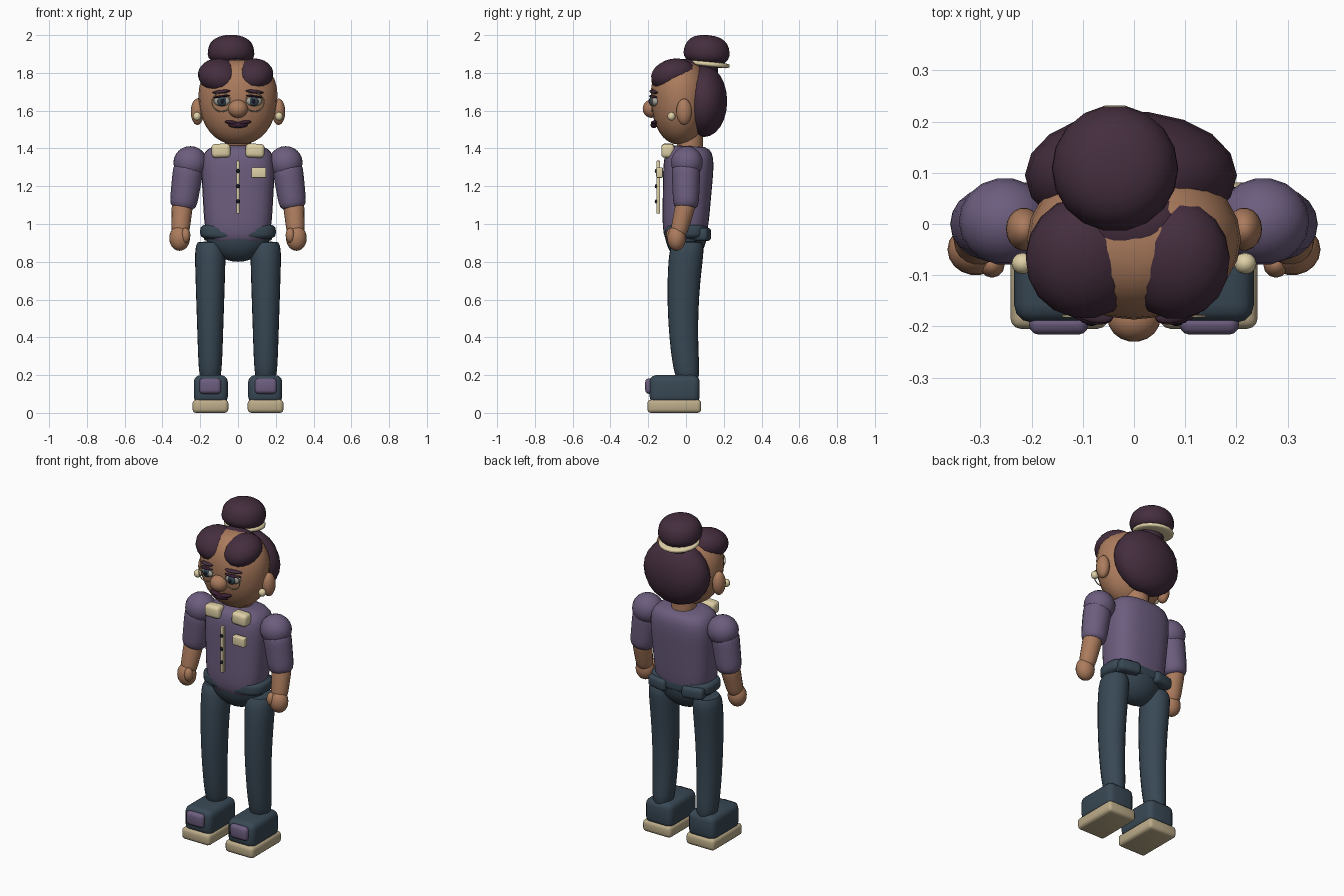
import bpy, bmesh, math

cube = bpy.data.objects.get("Cube")
if cube:
    bpy.data.objects.remove(cube, do_unlink=True)


def material(name, *rgb):
    colour = (*rgb, 1)
    made = bpy.data.materials.new(name)
    made.use_nodes = True
    made.diffuse_color = colour
    made.node_tree.nodes["Principled BSDF"].inputs["Base Color"].default_value = colour
    return made


skin = material("warm_skin", .41, .2, .11)
hair = material("dark_plum_hair", .058, .027, .048)
purple = material("muted_purple", .15, .11, .21)
slate = material("slate_blue", .04, .065, .09)
cream = material("cream", .73, .63, .38)
tan = material("tan_sole", .5, .41, .25)
lip = material("deep_plum", .04, .013, .03)
grey = material("eye_grey", .38, .38, .34)
dark = material("near_black", .01, .01, .02)


def finish(bm, name, mat, loc, rot):
    mesh = bpy.data.meshes.new(name)
    bm.to_mesh(mesh)
    bm.free()
    mesh.materials.append(mat)
    ob = bpy.data.objects.new(name, mesh)
    bpy.context.collection.objects.link(ob)
    ob.location = loc
    ob.rotation_euler = [math.radians(angle) for angle in rot]
    bpy.ops.object.select_all(action="DESELECT")
    ob.select_set(True)
    bpy.context.view_layer.objects.active = ob
    bpy.ops.object.shade_smooth_by_angle(angle=math.radians(50))


def blob(name, mat, loc, size, rot=(0, 0, 0), upright=2, square=2, taper=0, bow=0, sides=18):
    """Superellipsoid with radii size: upright squares its profile, square its outline,
    taper widens the top and bow pushes the middle along y."""
    bm = bmesh.new()
    steps = sides * 2 // 3
    rings = []
    for step in range(steps + 1):
        height = -math.cos(math.pi * step / steps)
        width = (1 - abs(height) ** upright) ** (1 / upright) * (1 + taper * height)
        shift = bow * (1 - height * height)
        ring = []
        for side in range(sides):
            turn = math.tau * side / sides
            across, along = [math.copysign(abs(v) ** (2 / square), v) * width
                             for v in (math.cos(turn), math.sin(turn))]
            ring.append(bm.verts.new((across * size[0], along * size[1] + shift, height * size[2])))
        rings.append(ring)
    for low, high in zip(rings, rings[1:]):
        for i in range(sides):
            bm.faces.new((low[i - 1], low[i], high[i], high[i - 1]))
    bmesh.ops.remove_doubles(bm, verts=bm.verts, dist=.00001)
    bmesh.ops.recalc_face_normals(bm, faces=bm.faces)
    finish(bm, name, mat, loc, rot)


def box(name, mat, loc, size, rot=(0, 0, 0), bevel=.02):
    """Box with full lengths size and rounded edges."""
    bm = bmesh.new()
    bmesh.ops.create_cube(bm, size=1)
    bmesh.ops.scale(bm, vec=size, verts=bm.verts)
    bmesh.ops.bevel(bm, geom=bm.edges[:], offset=bevel, segments=3, profile=.5, affect="EDGES")
    finish(bm, name, mat, loc, rot)


def pair(shape, part, mat, loc, size, rot=(0, 0, 0), **options):
    """Make the part on the left and its mirror image on the right."""
    for label, side in (("left_", 1), ("right_", -1)):
        mirrored_loc = (side * loc[0], loc[1], loc[2])
        mirrored_rot = (rot[0], side * rot[1], side * rot[2])
        shape(label + part, mat, mirrored_loc, size, mirrored_rot, **options)


def rim(name, mat, loc, size, rot):
    """Thin ring facing the front; size is its radius and thickness."""
    bpy.ops.mesh.primitive_torus_add(
        major_radius=size[0], minor_radius=size[1], major_segments=20, minor_segments=6,
        location=loc, rotation=[math.radians(angle) for angle in rot])
    bpy.context.object.name = name
    bpy.context.object.data.materials.append(mat)
    bpy.ops.object.shade_smooth_by_angle(angle=math.radians(60))


# Torso, neck and waist
blob("shirt_body", purple, (0, .005, 1.15), (.187, .128, .265), rot=(-3, 0, 0),
     upright=5, square=2.7, taper=.08, sides=28)
blob("neck", skin, (0, .02, 1.42), (.07, .07, .1), upright=6)
blob("waistband", slate, (0, 0, .96), (.2, .115, .045), upright=4, square=3, sides=28)
blob("pelvis", slate, (0, 0, .93), (.17, .11, .13), taper=.1, sides=24)
pair(box, "back_pocket", slate, (.115, .085, .945), (.13, .08, .07), rot=(0, 0, -12))

# Shirt details
box("button_strip", cream, (0, -.147, 1.195), (.018, .02, .28), bevel=.004)
for row in range(3):
    blob("shirt_button", dark, (0, -.158, 1.12 + row * .08), (.011, .008, .011), sides=10)
box("chest_patch", cream, (.11, -.14, 1.272), (.078, .035, .055), bevel=.006)
pair(box, "collar", cream, (.09, -.096, 1.388), (.1, .07, .074), rot=(0, 2, 0))

# Head and face
blob("head", skin, (0, -.03, 1.645), (.207, .155, .225), upright=2.3, taper=.1, sides=24)
blob("nose", skin, (0, -.183, 1.61), (.052, .047, .048))
blob("lower_lip", lip, (0, -.17, 1.524), (.052, .018, .016))
pair(blob, "upper_lip", lip, (.034, -.166, 1.537), (.036, .02, .011), rot=(0, -8, 12))
pair(blob, "eye", grey, (.085, -.166, 1.65), (.045, .024, .027), rot=(0, 0, 15))
pair(blob, "iris", slate, (.083, -.183, 1.65), (.025, .013, .025))
pair(blob, "pupil", dark, (.083, -.193, 1.65), (.012, .006, .012), sides=10)
pair(blob, "eyelid", lip, (.087, -.172, 1.675), (.048, .022, .006), rot=(0, 6, 15))
pair(blob, "eyebrow", hair, (.088, -.168, 1.7), (.05, .022, .01), rot=(0, 6, 18))
pair(rim, "lens_rim", tan, (.088, -.18, 1.645), (.05, .003), rot=(90, 0, 0))
pair(blob, "ear", skin, (.215, -.01, 1.594), (.035, .042, .07))
pair(blob, "earring", cream, (.217, -.077, 1.57), (.022, .021, .023), sides=12)

# Hair
blob("back_hair", hair, (-.006, .095, 1.65), (.207, .125, .19))
blob("right_fringe", hair, (-.095, -.065, 1.783), (.118, .122, .09), rot=(14, 10, 0))
blob("left_fringe", hair, (.08, -.068, 1.788), (.108, .12, .085), rot=(14, -10, 0))
blob("hair_crown", hair, (-.01, 0, 1.81), (.12, .08, .065))
blob("bun_root", hair, (-.03, .1, 1.82), (.08, .07, .05), upright=5)
blob("bun_band", cream, (-.037, .118, 1.847), (.115, .115, .015), rot=(-6, 0, 0), upright=4)
blob("hair_bun", hair, (-.037, .11, 1.92), (.122, .122, .08), rot=(-5, 0, 0),
     upright=2.5, taper=-.1)

# Arms
pair(blob, "shoulder", purple, (.252, .005, 1.325), (.09, .085, .087))
pair(blob, "sleeve", purple, (.276, 0, 1.2), (.077, .073, .12), rot=(0, -8, 0),
     upright=6, taper=.07)
pair(blob, "forearm", skin, (.3, -.02, 1.03), (.052, .05, .1), rot=(-14, -4, 0),
     upright=5, taper=.12)
pair(blob, "hand", skin, (.309, -.05, .925), (.055, .05, .067))
pair(blob, "thumb", skin, (.277, -.078, .94), (.025, .027, .04), sides=12)

# Legs and shoes
pair(blob, "leg", slate, (.147, .01, .54), (.072, .081, .37), upright=8, taper=.17,
     bow=-.025, sides=24)
pair(box, "sole", tan, (.146, -.062, .035), (.19, .285, .07))
pair(box, "shoe", slate, (.144, -.06, .125), (.18, .265, .15), bevel=.035)
pair(box, "toe_patch", purple, (.147, -.195, .142), (.116, .042, .082))
